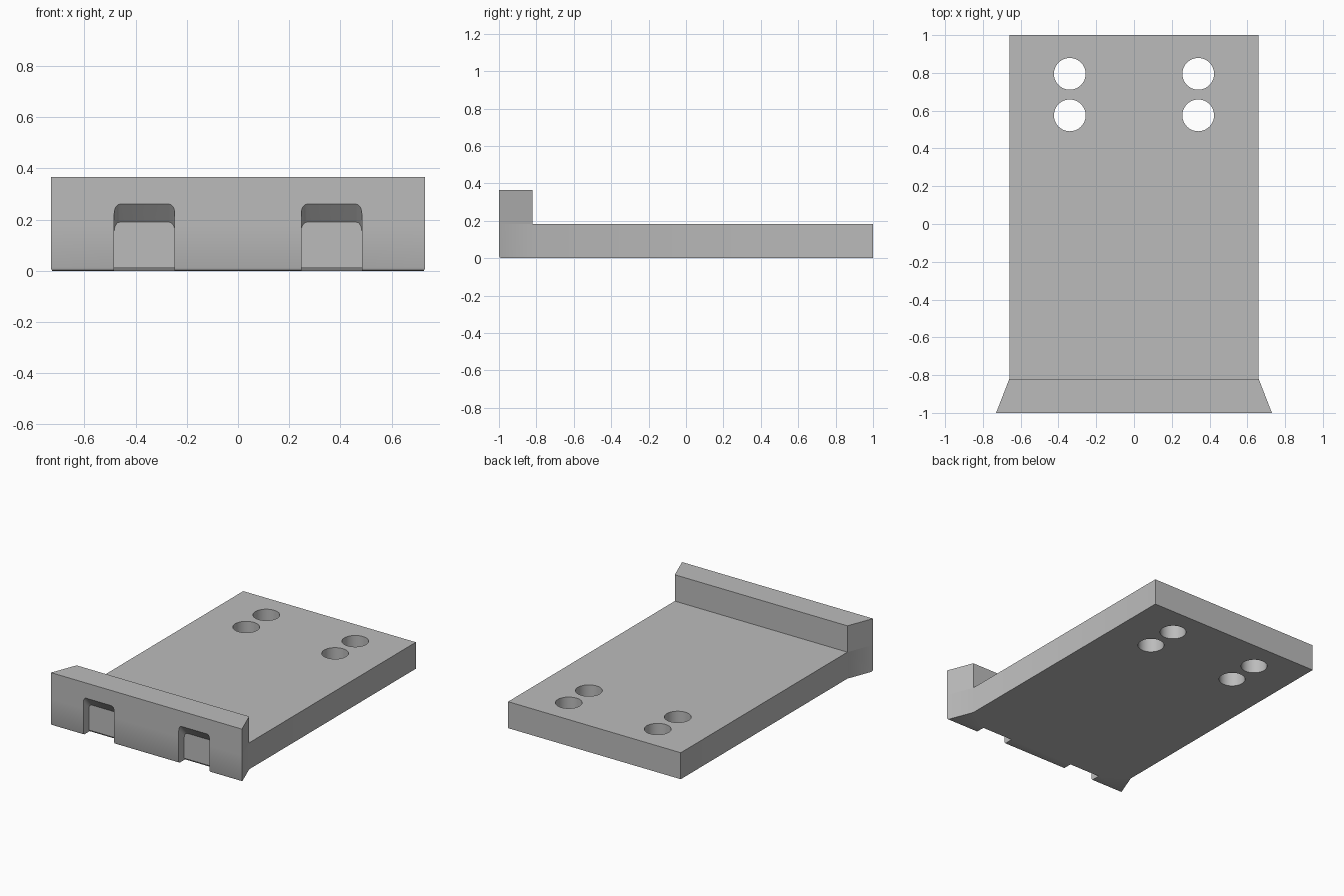
import bpy
import bmesh
import math

if "Cube" in bpy.data.objects:
    bpy.data.objects.remove(bpy.data.objects["Cube"], do_unlink=True)

PLATE_TOP, LIP_TOP = 0.183, 0.365
LIP_BACK = -0.82

grey = bpy.data.materials.new("plain grey")
grey.use_nodes = True
grey.diffuse_color = (0.5, 0.5, 0.5, 1)
grey.node_tree.nodes["Principled BSDF"].inputs["Base Color"].default_value = (0.5, 0.5, 0.5, 1)


def make_object(name, bm):
    bmesh.ops.recalc_face_normals(bm, faces=bm.faces)
    mesh = bpy.data.meshes.new(name)
    bm.to_mesh(mesh)
    bm.free()
    mesh.materials.append(grey)
    obj = bpy.data.objects.new(name, mesh)
    bpy.context.collection.objects.link(obj)
    return obj


def extrude(bm, faces, offset):
    """Extrude faces by an offset and return the new cap faces."""
    result = bmesh.ops.extrude_face_region(bm, geom=faces)["geom"]
    verts = [g for g in result if isinstance(g, bmesh.types.BMVert)]
    bmesh.ops.translate(bm, verts=verts, vec=offset)
    return [g for g in result if isinstance(g, bmesh.types.BMFace)]


# Plate with a flared raised lip along the front
bm = bmesh.new()
rows = [(-1, 0.73), (LIP_BACK, 0.66), (1, 0.66)]
pairs = [[bm.verts.new((s * x, y, 0)) for s in (-1, 1)] for y, x in rows]
outline = [bm.faces.new((a[0], a[1], b[1], b[0])) for a, b in zip(pairs, pairs[1:])]
caps = extrude(bm, outline, (0, 0, PLATE_TOP))
lip = [f for f in caps if f.calc_center_median().y < LIP_BACK]
extrude(bm, lip, (0, 0, LIP_TOP - PLATE_TOP))
# The bottom is one flat surface
bmesh.ops.dissolve_limit(bm, angle_limit=0.01, verts=bm.verts, edges=bm.edges)
# Eased lower front edge
front_edge = [e for e in bm.edges if all(v.co.y < -0.99 and v.co.z < 0.01 for v in e.verts)]
bmesh.ops.bevel(bm, geom=front_edge, offset=0.013, segments=2, profile=0.5, affect='EDGES')
plate = make_object("base_plate", bm)


def notch_cutter(x, half=0.118):
    """Recess with a sloping ceiling, rounded upper corners and an eased lower edge."""
    bm = bmesh.new()
    section = [(-1.1, -0.03), (-0.91, -0.03), (-0.94, 0.015), (-0.94, 0.19), (-1.1, 0.377)]
    side = bm.faces.new([bm.verts.new((x - half, y, z)) for y, z in section])
    extrude(bm, [side], (2 * half, 0, 0))
    slope = [e for e in bm.edges
             if all(v.co.z > 0.1 for v in e.verts)
             and abs(e.verts[0].co.x - e.verts[1].co.x) < 0.001]
    bmesh.ops.bevel(bm, geom=slope, offset=0.022, segments=4, profile=0.5, affect='EDGES')
    return make_object("notch_cutter", bm)


def hole_cutter(x, y):
    bm = bmesh.new()
    bmesh.ops.create_cone(bm, cap_ends=True, segments=48, radius1=0.084, radius2=0.084, depth=1)
    bmesh.ops.translate(bm, verts=bm.verts, vec=(x, y, 0))
    return make_object("hole_cutter", bm)


# Front notches and paired through holes, mirrored left and right
cutters = []
for side in (-1, 1):
    cutters.append(notch_cutter(side * 0.365))
    cutters += [hole_cutter(side * 0.34, y) for y in (0.575, 0.795)]

bpy.ops.object.select_all(action='DESELECT')
bpy.context.view_layer.objects.active = plate
plate.select_set(True)
for cutter in cutters:
    cutter.hide_render = True
    cut = plate.modifiers.new("cut", 'BOOLEAN')
    cut.operation = 'DIFFERENCE'
    cut.solver = 'EXACT'
    cut.object = cutter
    bpy.ops.object.modifier_apply(modifier=cut.name)
for cutter in cutters:
    bpy.data.objects.remove(cutter, do_unlink=True)

bpy.ops.object.shade_smooth_by_angle(angle=math.radians(30))
